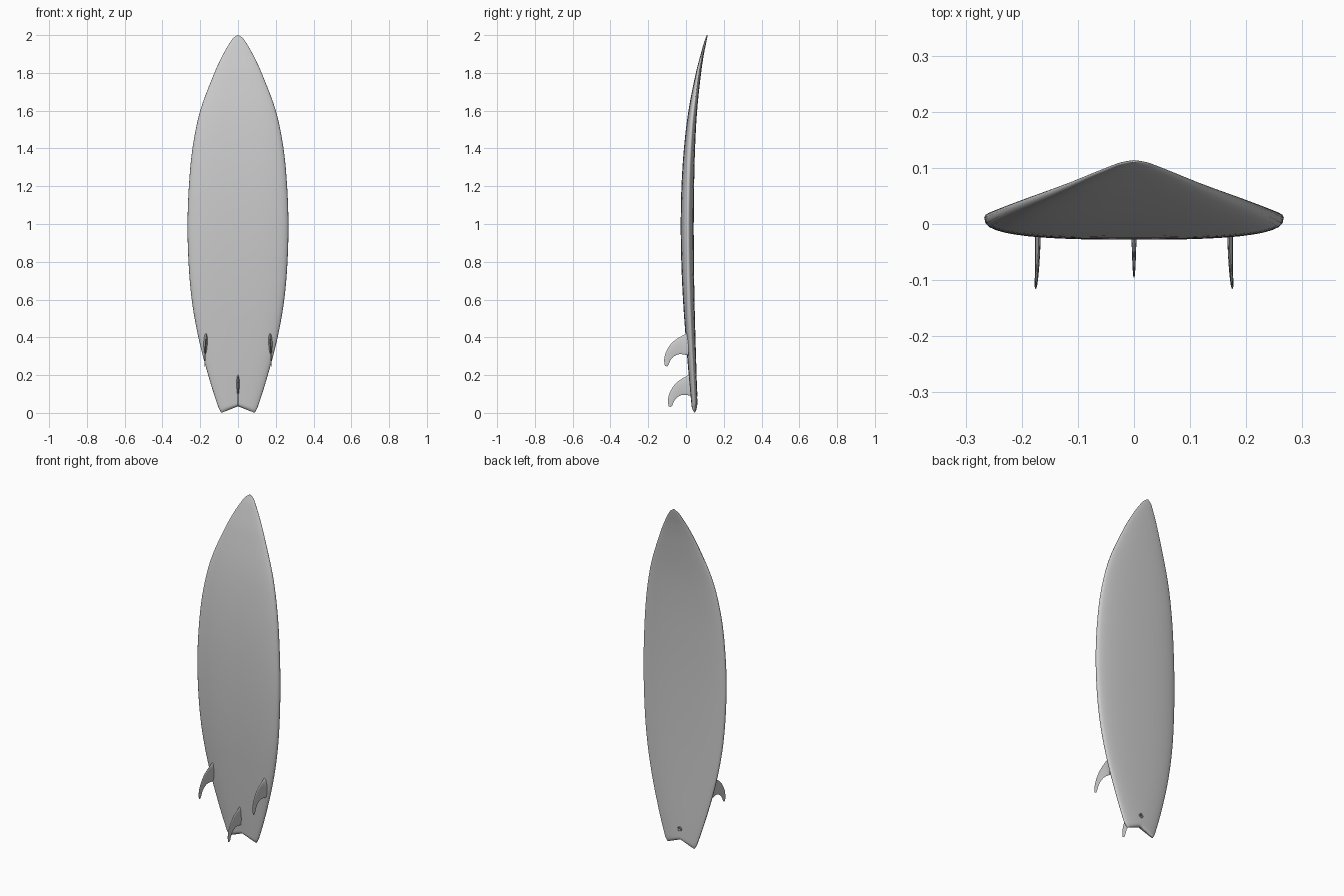
import bpy, bmesh, math
from mathutils import Vector

cube = bpy.data.objects.get("Cube")
if cube:
    bpy.data.objects.remove(cube)

grey = bpy.data.materials.new("light grey")
grey.use_nodes = True
tint = (0.6, 0.6, 0.6, 1)
grey.diffuse_color = tint
grey.node_tree.nodes["Principled BSDF"].inputs["Base Color"].default_value = tint


def curve(keys, t):
    """Smooth interpolation through rows of (t, values...)."""
    def slope(i, c):
        a, b = keys[max(i - 1, 0)], keys[min(i + 1, len(keys) - 1)]
        return (b[c] - a[c]) / (b[0] - a[0])
    i = max(k for k in range(len(keys) - 1) if k == 0 or keys[k][0] <= t)
    a, b = keys[i], keys[i + 1]
    d = b[0] - a[0]
    s = (t - a[0]) / d
    return [(2*s**3 - 3*s**2 + 1) * a[c] + (s**3 - 2*s**2 + s) * d * slope(i, c)
            + (3*s**2 - 2*s**3) * b[c] + (s**3 - s**2) * d * slope(i + 1, c)
            for c in range(1, len(a))]


def loft(name, rings):
    """Skin closed rings and close both ends."""
    bm = bmesh.new()
    rows = [[bm.verts.new(p) for p in ring] for ring in rings]
    n = len(rows[0])
    for a, b in zip(rows, rows[1:]):
        for i in range(n):
            j = (i + 1) % n
            bm.faces.new((a[i], a[j], b[j], b[i]))
    for row in (rows[0], rows[-1]):
        for i in range(n // 2):
            quad = [row[i], row[i + 1], row[n - i - 1], row[(n - i) % n]]
            bm.faces.new(list(dict.fromkeys(quad)))
    bmesh.ops.remove_doubles(bm, verts=bm.verts, dist=0.00005)
    bmesh.ops.recalc_face_normals(bm, faces=bm.faces)
    mesh = bpy.data.meshes.new(name)
    bm.to_mesh(mesh)
    bm.free()
    obj = bpy.data.objects.new(name, mesh)
    bpy.context.collection.objects.link(obj)
    finish(obj)
    return obj


def finish(obj):
    obj.data.materials.append(grey)
    bpy.ops.object.select_all(action='DESELECT')
    obj.select_set(True)
    bpy.context.view_layer.objects.active = obj
    bpy.ops.object.shade_smooth_by_angle(angle=math.radians(50))


# Board: height, half width, underside y, deck y
stations = [(0, .088, .03, .06), (.03, .104, .028, .06), (.2, .158, .014, .056),
            (.4, .21, -.002, .05), (.6, .245, -.016, .045), (.8, .262, -.025, .042),
            (1, .267, -.028, .041), (1.2, .26, -.024, .043), (1.4, .241, -.011, .048),
            (1.6, .2, .013, .059), (1.8, .125, .052, .08), (1.9, .078, .078, .095),
            (1.96, .043, .095, .107), (1.985, .025, .104, .112), (2, .004, .11, .114)]
HALF = 24


def board_ring(z):
    w, under, deck = curve(stations, z)
    mid = under + .57 * (deck - under)
    soft = math.sqrt(max(.08, 1 - (1 - min(z / .02, 1)) ** 2))   # rounded tail edge
    ring = []
    for i in range(2 * HALF):
        a = math.pi * i / HALF
        u = math.cos(a)
        n, edge = (2.2, deck) if i <= HALF else (2.8, under)
        bulge = max(0, 1 - abs(u) ** n) ** (1 / n) * soft
        # swallow tail notch fades up the board
        notch = .035 * (1 - abs(u)) * max(0, 1 - z / .3) ** 2
        ring.append((w * u, mid + (edge - mid) * bulge, z + notch))
    return ring


# Rows crowd together towards tail and nose
levels = [1 - math.cos(math.pi * k / 72) for k in range(73)]
loft("board", [board_ring(z) for z in levels])

# Fin: span, leading y, leading z, trailing y, trailing z
blade = [(0, .012, .425, .012, .305), (.25, -.04, .397, -.035, .311),
         (.5, -.078, .367, -.065, .298), (.75, -.106, .322, -.083, .277),
         (.92, -.116, .28, -.092, .255), (1, -.112, .25, -.1, .246)]


def make_fin(name, x, dy, dz, lean):
    rings = []
    for k in range(17):
        s = k / 16
        ly, lz, ty, tz = curve(blade, s)
        lead, trail = Vector((0, ly, lz)), Vector((0, ty, tz))
        thick = .0055 * (1 - .75 * s) + .005 * max(0, 1 - s / .12)
        ring = []
        for i in range(20):
            a = math.tau * i / 20
            p = lead.lerp(trail, .5 - .5 * math.cos(a))
            side = thick * math.sin(a) * (1 + .3 * math.cos(a))
            ring.append((x + side + lean * (p.z - .33), p.y + dy, p.z + dz))
        rings.append(ring)
    return loft(name, rings)


make_fin("centre_fin", 0, .02, -.215, 0)
for side, label in ((1, "left"), (-1, "right")):
    make_fin(label + "_fin", side * .173, 0, 0, -side * .04)

# Leash plug: rim, recessed cup and cross pin on the deck
plug = Vector((0, .0585, .1))
bpy.ops.mesh.primitive_torus_add(location=plug, rotation=(math.pi / 2, 0, 0), major_radius=.012,
                                 minor_radius=.002, major_segments=32, minor_segments=8)
rim = bpy.context.object
rim.name = "leash_plug_rim"
finish(rim)
bpy.ops.mesh.primitive_cylinder_add(vertices=12, radius=.0018, depth=.022, location=plug,
                                    rotation=(0, math.pi / 2, 0))
pin = bpy.context.object
pin.name = "leash_plug_pin"
finish(pin)

# Cut the cup into the deck
bpy.ops.mesh.primitive_cylinder_add(vertices=32, radius=.0115, depth=.024, location=plug,
                                    rotation=(math.pi / 2, 0, 0))
cutter = bpy.context.object
cutter.name = "plug_cutter"
cutter.hide_render = True
cutter.display_type = 'WIRE'
board = bpy.data.objects["board"]
cut = board.modifiers.new("plug cup", 'BOOLEAN')
cut.object = cutter
cut.operation = 'DIFFERENCE'
cut.solver = 'EXACT'
bpy.context.view_layer.objects.active = board
bpy.ops.object.modifier_apply(modifier=cut.name)
bpy.data.objects.remove(cutter)
